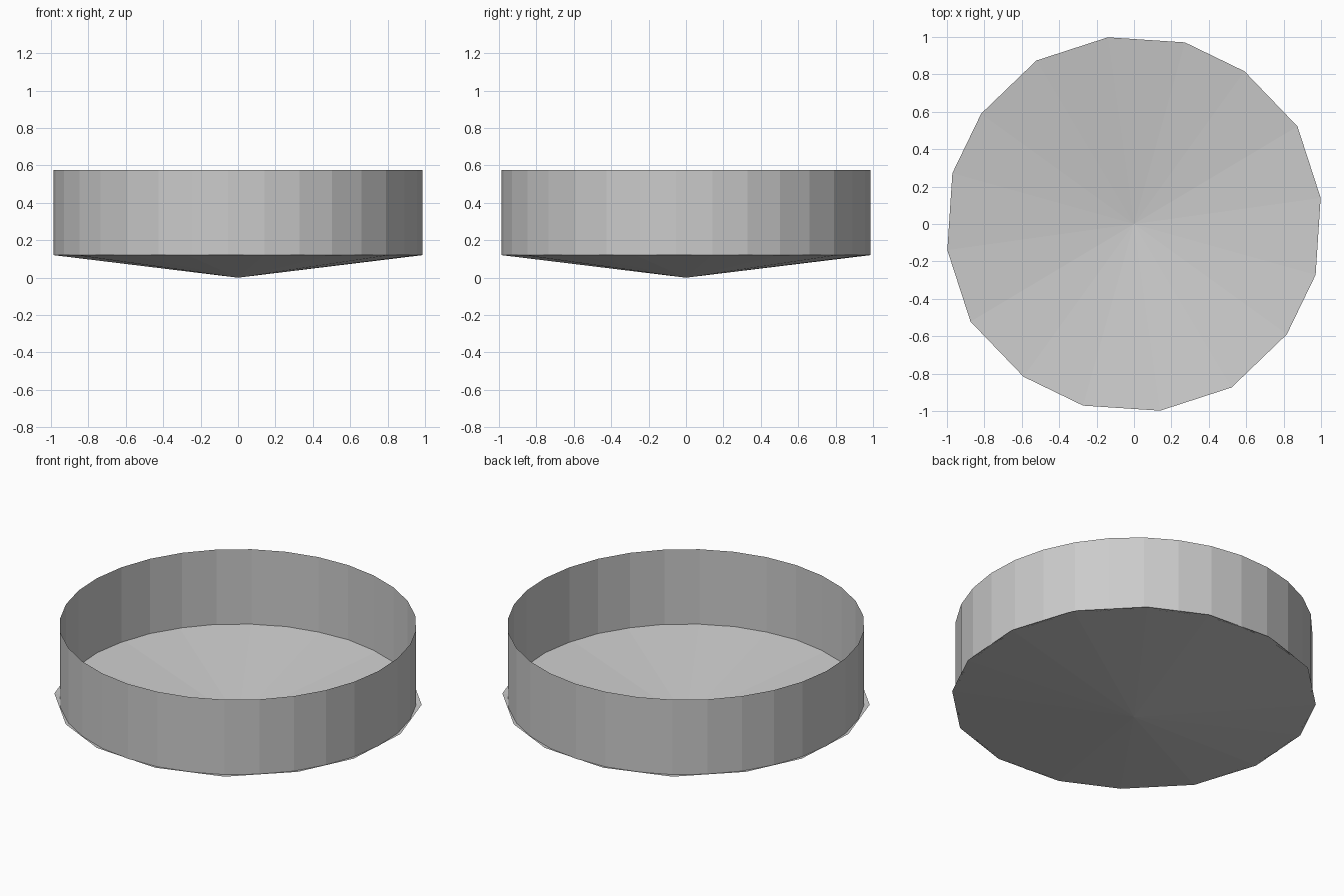
import bpy, bmesh
from math import cos, sin, radians

if "Cube" in bpy.data.objects:
    bpy.data.objects.remove(bpy.data.objects["Cube"])


def finish(bm, name):
    bmesh.ops.recalc_face_normals(bm, faces=bm.faces)
    mesh = bpy.data.meshes.new(name)
    bm.to_mesh(mesh)
    bm.free()
    obj = bpy.data.objects.new(name, mesh)
    bpy.context.collection.objects.link(obj)
    return obj


# Thin open wall: 32 flat sides
R, Z0, Z1, SIDES = 0.987, 0.12, 0.577, 32
bm = bmesh.new()
rings = []
for z in (Z0, Z1):
    rings.append([bm.verts.new((R * cos(a), R * sin(a), z))
                  for a in (radians(8.2 + 360 * i / SIDES) for i in range(SIDES))])
for i in range(SIDES):
    j = (i + 1) % SIDES
    bm.faces.new((rings[0][i], rings[0][j], rings[1][j], rings[1][i]))
finish(bm, "rim_wall")

# Shallow conical floor: slightly uneven 16-gon, quarter outline repeated four times
quarter = [(0.998, 0.14), (0.874, 0.522), (0.59, 0.817), (0.272, 0.971)]
bm = bmesh.new()
apex = bm.verts.new((0, 0, 0))
edge = []
for k in range(4):
    c, s = round(cos(radians(90 * k))), round(sin(radians(90 * k)))
    edge += [bm.verts.new((c * x - s * y, s * x + c * y, 0.122)) for x, y in quarter]
for i in range(16):
    bm.faces.new((apex, edge[i], edge[(i + 1) % 16]))
for f in bm.faces:
    f.normal_update()
    if f.normal.z < 0:
        f.normal_flip()
mesh_floor = bpy.data.meshes.new("conical_floor")
bm.to_mesh(mesh_floor)
bm.free()
bpy.context.collection.objects.link(bpy.data.objects.new("conical_floor", mesh_floor))
